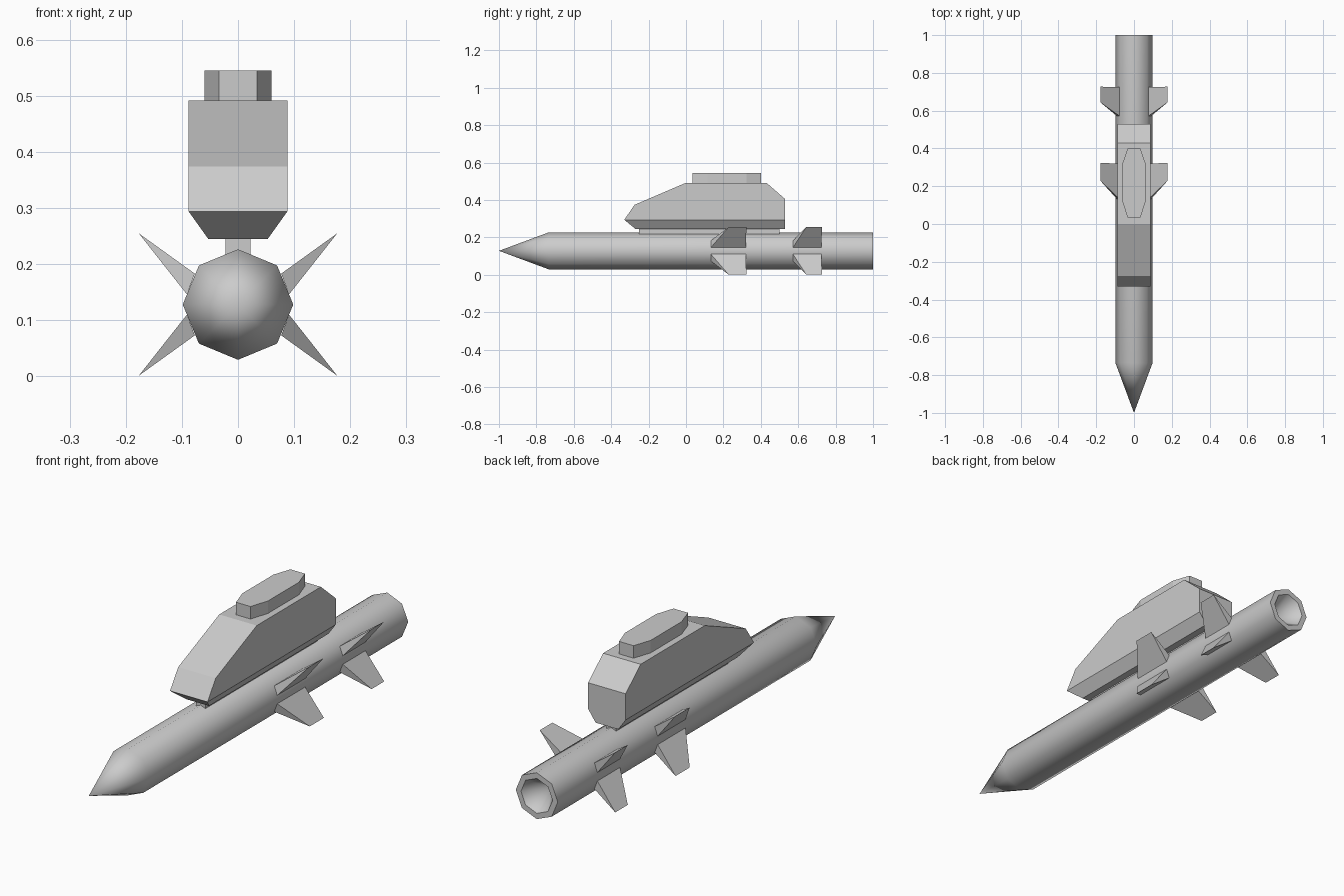
import bpy, bmesh, math

if "Cube" in bpy.data.objects:
    bpy.data.objects.remove(bpy.data.objects["Cube"])


def make(name, verts, faces):
    """Create an object from points and faces with outward normals."""
    bm = bmesh.new()
    vs = [bm.verts.new(v) for v in verts]
    for f in faces:
        bm.faces.new([vs[i] for i in f])
    bmesh.ops.recalc_face_normals(bm, faces=bm.faces)
    mesh = bpy.data.meshes.new(name)
    bm.to_mesh(mesh)
    bm.free()
    ob = bpy.data.objects.new(name, mesh)
    bpy.context.collection.objects.link(ob)
    return ob


def loft(name, rings, caps=True):
    """Join equal-length rings of points into a solid."""
    n = len(rings[0])
    verts = [p for r in rings for p in r]
    faces = [(k * n + i, k * n + (i + 1) % n, (k + 1) * n + (i + 1) % n, (k + 1) * n + i)
             for k in range(len(rings) - 1) for i in range(n)]
    if caps:
        faces += [tuple(range(n)), tuple(range(len(verts) - n, len(verts)))]
    return make(name, verts, faces)


# Missile body: eight-sided lathe with pointed nose and hollow exhaust cone
CZ, SIDES = 0.128, 8
profile = [(0, -1.0), (0.0985, -0.735), (0.0985, 1.0), (0.074, 1.0), (0, 0.9)]
rings = [[(r * math.sin(i * math.tau / SIDES), y, CZ + r * math.cos(i * math.tau / SIDES))
          for i in range(SIDES)] for r, y in profile]
body = loft("missile_body", rings, caps=False)
bm = bmesh.new()
bm.from_mesh(body.data)
bmesh.ops.remove_doubles(bm, verts=bm.verts, dist=1e-5)
bmesh.ops.recalc_face_normals(bm, faces=bm.faces)
bm.to_mesh(body.data)
bm.free()
bpy.context.view_layer.objects.active = body
body.select_set(True)
bpy.ops.object.shade_smooth_by_angle(angle=math.radians(50))
body.select_set(False)


# Fins: wedges with a thick root on the body and a sharp outer edge, in two sets of four
def fin(name, sx, sz, root_y, tip_y, end_y):
    low, high, tip = (0.091, 0.018), (0.077, 0.055), (0.177, 0.127)
    pts = [(low, root_y), (high, root_y), (high, end_y), (low, end_y),
           (tip, tip_y), (tip, end_y + 0.003)]
    verts = [(sx * x, y, CZ + sz * z) for (x, z), y in pts]
    make(name, verts, [(0, 1, 2, 3), (0, 1, 4), (1, 2, 5, 4), (2, 3, 5), (3, 0, 4, 5)])


for label, ys in (("middle", (0.133, 0.228, 0.32)), ("rear", (0.572, 0.643, 0.724))):
    for sx, side in ((1, "right"), (-1, "left")):
        for sz, level in ((1, "upper"), (-1, "lower")):
            fin(f"{label}_{level}_{side}_fin", sx, sz, *ys)

# Pylon linking missile and housing
loft("pylon", [[(-0.022, -0.25, z), (0.022, -0.25, z), (0.022, 0.5, z), (-0.022, 0.5, z)]
               for z in (0.205, 0.25)])

# Housing: side profile across the full width
side = [(-0.33, 0.294), (-0.275, 0.374), (0, 0.492), (0.43, 0.492), (0.53, 0.405), (0.53, 0.294)]
w, n = 0.088, len(side)
verts = [(s * w, y, z) for s in (-1, 1) for y, z in side]
keel = [(-0.053, -0.27, 0.245), (0.053, -0.27, 0.245), (0.053, 0.53, 0.245), (-0.053, 0.53, 0.245)]
faces = [tuple(range(n)), tuple(range(n, 2 * n))]
faces += [(i, i + 1, i + 1 + n, i + n) for i in range(n - 1)]
# Tapered keel below the housing
k = 2 * n
faces += [(0, n, k + 1, k), (n, 2 * n - 1, k + 2, k + 1), (2 * n - 1, n - 1, k + 3, k + 2),
          (n - 1, 0, k, k + 3), (k, k + 1, k + 2, k + 3)]
make("housing", verts + keel, faces)

# Raised long octagonal block on the roof
half = [(0.034, 0.035), (0.06, 0.115), (0.06, 0.323), (0.034, 0.4)]
outline = half + [(-x, y) for x, y in reversed(half)]
loft("roof_block", [[(x, y, z) for x, y in outline] for z in (0.485, 0.545)])
